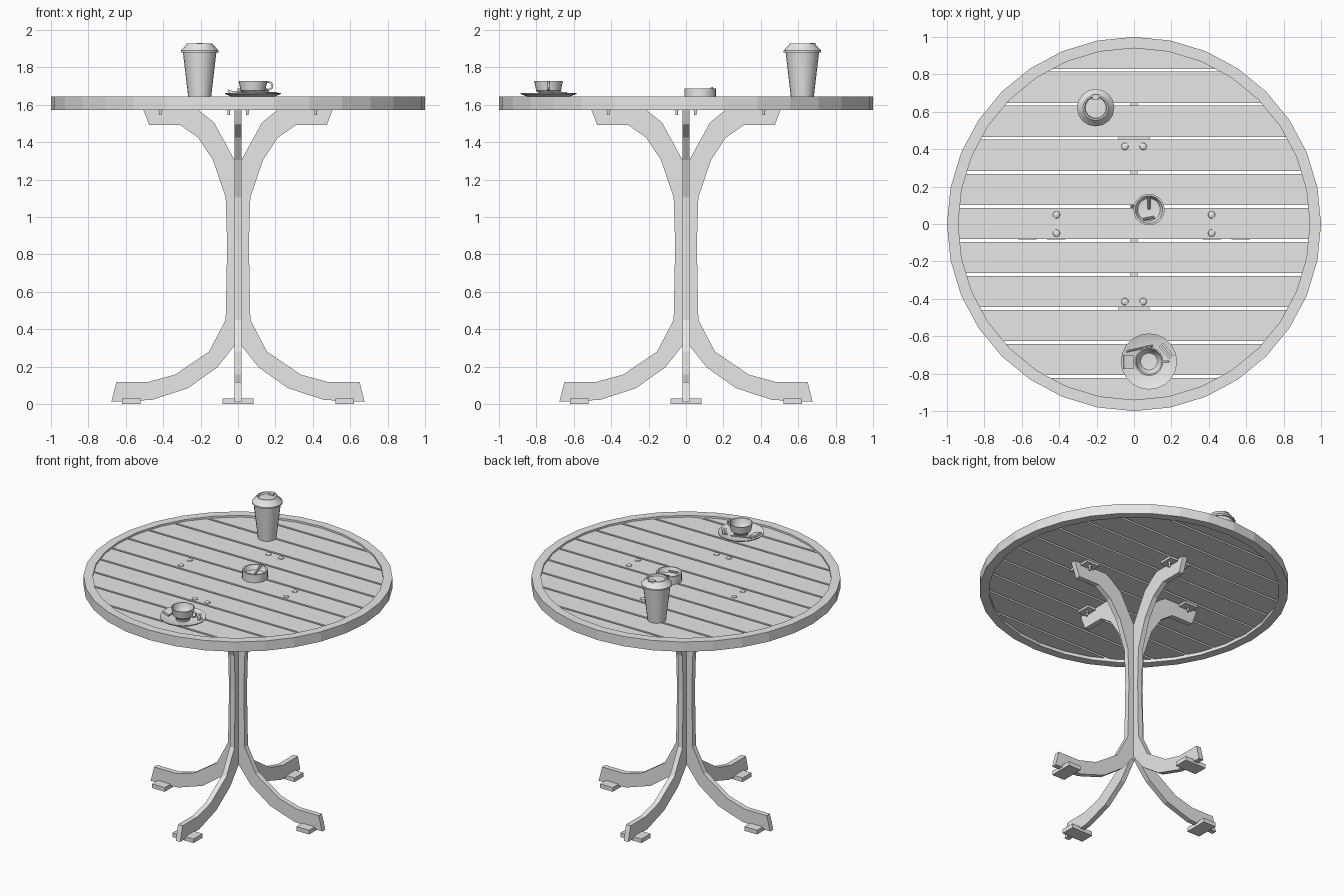
import bpy, bmesh, math
from mathutils import Matrix, Vector

cube = bpy.data.objects.get("Cube")
if cube:
    bpy.data.objects.remove(cube)

grey = bpy.data.materials.new("plain grey")
grey.use_nodes = True
grey.diffuse_color = (0.8, 0.8, 0.8, 1)
grey.node_tree.nodes["Principled BSDF"].inputs["Base Color"].default_value = (0.8, 0.8, 0.8, 1)


def finish(name, bm, smooth=False):
    bmesh.ops.recalc_face_normals(bm, faces=bm.faces)
    mesh = bpy.data.meshes.new(name)
    bm.to_mesh(mesh)
    bm.free()
    mesh.materials.append(grey)
    ob = bpy.data.objects.new(name, mesh)
    bpy.context.collection.objects.link(ob)
    if smooth:
        bpy.ops.object.select_all(action='DESELECT')
        ob.select_set(True)
        bpy.context.view_layer.objects.active = ob
        bpy.ops.object.shade_smooth_by_angle(angle=math.radians(32))
    return ob


def box(name, center, size, rot=None):
    bm = bmesh.new()
    rot = rot or Matrix()
    bmesh.ops.create_cube(bm, size=1, matrix=Matrix.Translation(center) @ rot @ Matrix.Diagonal((*size, 1)))
    return finish(name, bm)


def lathe(name, profile, at, sides, smooth=True, closed=False):
    """Revolve (radius, z) points; zero radii close to a single point."""
    bm = bmesh.new()
    rings = []
    for r, z in profile:
        if r == 0:
            rings.append([bm.verts.new((at[0], at[1], z))] * sides)
        else:
            rings.append([bm.verts.new((at[0] + r * math.cos(a), at[1] + r * math.sin(a), z))
                          for a in (math.tau * i / sides for i in range(sides))])
    pairs = list(zip(rings, rings[1:])) + ([(rings[-1], rings[0])] if closed else [])
    for low, high in pairs:
        for i in range(sides):
            j = (i + 1) % sides
            bm.faces.new(list(dict.fromkeys((low[i], low[j], high[j], high[i]))))
    return finish(name, bm, smooth)


def rod(name, start, end, radius, sides=8):
    start, end = Vector(start), Vector(end)
    axis = end - start
    bm = bmesh.new()
    bmesh.ops.create_cone(bm, cap_ends=True, segments=sides, radius1=radius, radius2=radius, depth=axis.length,
                          matrix=Matrix.Translation((start + end) / 2) @ axis.to_track_quat('Z', 'Y').to_matrix().to_4x4())
    return finish(name, bm, True)


# Table rim
SLAT_LOW, SLAT_TOP = 1.595, 1.63
lathe("table_rim", [(0.94, 1.573), (1, 1.573), (1, 1.643), (0.94, 1.643)], (0, 0), 32, False, True)

# Slats: strips of a disc, separated by open gaps
PITCH, GAP = 0.182, 0.015
for i in range(-5, 6):
    bm = bmesh.new()
    bmesh.ops.create_circle(bm, cap_ends=True, segments=32, radius=0.942,
                            matrix=Matrix.Translation((0, 0, SLAT_LOW)))
    for side in (-1, 1):
        edge = 0.003 + i * PITCH + side * (PITCH - GAP) / 2
        bmesh.ops.bisect_plane(bm, geom=bm.verts[:] + bm.edges[:] + bm.faces[:], plane_co=(0, edge, 0),
                               plane_no=(0, side, 0), clear_outer=True)
    top = bmesh.ops.extrude_face_region(bm, geom=bm.faces[:])["geom"]
    bmesh.ops.translate(bm, verts=[v for v in top if isinstance(v, bmesh.types.BMVert)],
                        vec=(0, 0, SLAT_TOP - SLAT_LOW))
    finish(f"slat_{i + 6}", bm)

# Four curved legs with foot pads, top brackets and bolts
LEG = [(0.515, 1.596), (0.475, 1.492), (0.31, 1.492), (0.214, 1.425), (0.134, 1.305), (0.066, 1.105),
       (0.058, 0.85), (0.066, 0.45), (0.155, 0.28), (0.337, 0.157), (0.48, 0.118), (0.65, 0.118),
       (0.677, 0.012), (0.46, 0.022), (0.267, 0.085), (0.112, 0.195), (0.016, 0.315),
       (0.016, 1.3), (0.128, 1.505), (0.215, 1.575), (0.25, 1.596)]
for k, side in enumerate(("left", "back", "right", "front")):
    turn = Matrix.Rotation(k * math.pi / 2, 4, 'Z')
    bm = bmesh.new()
    face = bm.faces.new([bm.verts.new((x, -0.018, z)) for x, z in LEG])
    geom = bmesh.ops.extrude_face_region(bm, geom=[face])["geom"]
    bmesh.ops.translate(bm, verts=[v for v in geom if isinstance(v, bmesh.types.BMVert)], vec=(0, 0.036, 0))
    bm.transform(turn)
    finish(f"{side}_leg", bm)
    box(f"{side}_foot_pad", turn @ Vector((0.57, 0, 0.015)), (0.1, 0.166, 0.03), turn)
    box(f"{side}_bracket", turn @ Vector((0.415, 0, 1.587)), (0.1, 0.166, 0.016), turn)
    for s in (-1, 1):
        p = turn @ Vector((0.415, s * 0.049, 0))
        lathe(f"{side}_bolt_{s + 2}", [(0, 1.545), (0.007, 1.545), (0.007, 1.57), (0.012, 1.57), (0.012, 1.6),
                                       (0.02, 1.629), (0.018, 1.635), (0.01, 1.639), (0, 1.64)], p, 12)

# Takeaway cup with lid
TALL = (-0.205, 0.622)
lathe("tall_cup", [(0, 1.63), (0.06, 1.63), (0.09, 1.885), (0, 1.885)], TALL, 20)
lathe("tall_cup_lid", [(0, 1.88), (0.1, 1.88), (0.1, 1.89), (0.075, 1.917), (0.068, 1.928), (0.06, 1.928),
                       (0.056, 1.915), (0, 1.915)], TALL, 16)
box("lid_spout", (TALL[0], TALL[1] + 0.055, 1.922), (0.035, 0.03, 0.016))

# Ashtray with two butts
TRAY = (0.08, 0.077)
lathe("ashtray", [(0, 1.63), (0.084, 1.63), (0.084, 1.687), (0.074, 1.687), (0.06, 1.655), (0, 1.645)], TRAY, 20)
rod("leaning_butt", (0.08, 0.145, 1.69), (0.08, 0.08, 1.655), 0.007)
rod("lying_butt", (0.05, 0.025, 1.668), (0.11, 0.037, 1.668), 0.007)

# Saucer, cup and handle
SAUCER = (0.08, -0.735)
lathe("saucer", [(0, 1.632), (0.085, 1.632), (0.15, 1.658), (0.15, 1.664), (0.085, 1.642), (0, 1.642)], SAUCER, 20)
lathe("coffee_cup", [(0, 1.642), (0.045, 1.642), (0.048, 1.658), (0.066, 1.675), (0.077, 1.728), (0.07, 1.728),
                     (0.062, 1.69), (0.045, 1.668), (0, 1.665)], SAUCER, 20)
curve = bpy.data.curves.new("cup_handle", 'CURVE')
curve.dimensions = '3D'
curve.bevel_depth = 0.006
curve.bevel_resolution = 1
spline = curve.splines.new('POLY')
spline.points.add(6)
for n, pt in enumerate(spline.points):
    a = math.radians(-105 + 35 * n)
    pt.co = (SAUCER[0] + 0.078 + 0.026 * math.cos(a), SAUCER[1], 1.701 + 0.022 * math.sin(a), 1)
curve.materials.append(grey)
bpy.context.collection.objects.link(bpy.data.objects.new("cup_handle", curve))

# Things lying on the saucer: biscuit, spoon and sugar sticks
box("biscuit", (-0.03, -0.737, 1.667), (0.052, 0.075, 0.014), Matrix.Rotation(math.radians(18), 4, 'Y'))
rod("spoon_handle", (-0.04, -0.682, 1.668), (0.1, -0.65, 1.662), 0.005)
for n in range(2):
    box(f"sugar_stick_{n + 1}", (0.165 + 0.014 * n, -0.685 + 0.012 * n, 1.66 + 0.004 * n), (0.085, 0.012, 0.01),
        Matrix.Rotation(math.radians(-50), 4, 'Z'))
